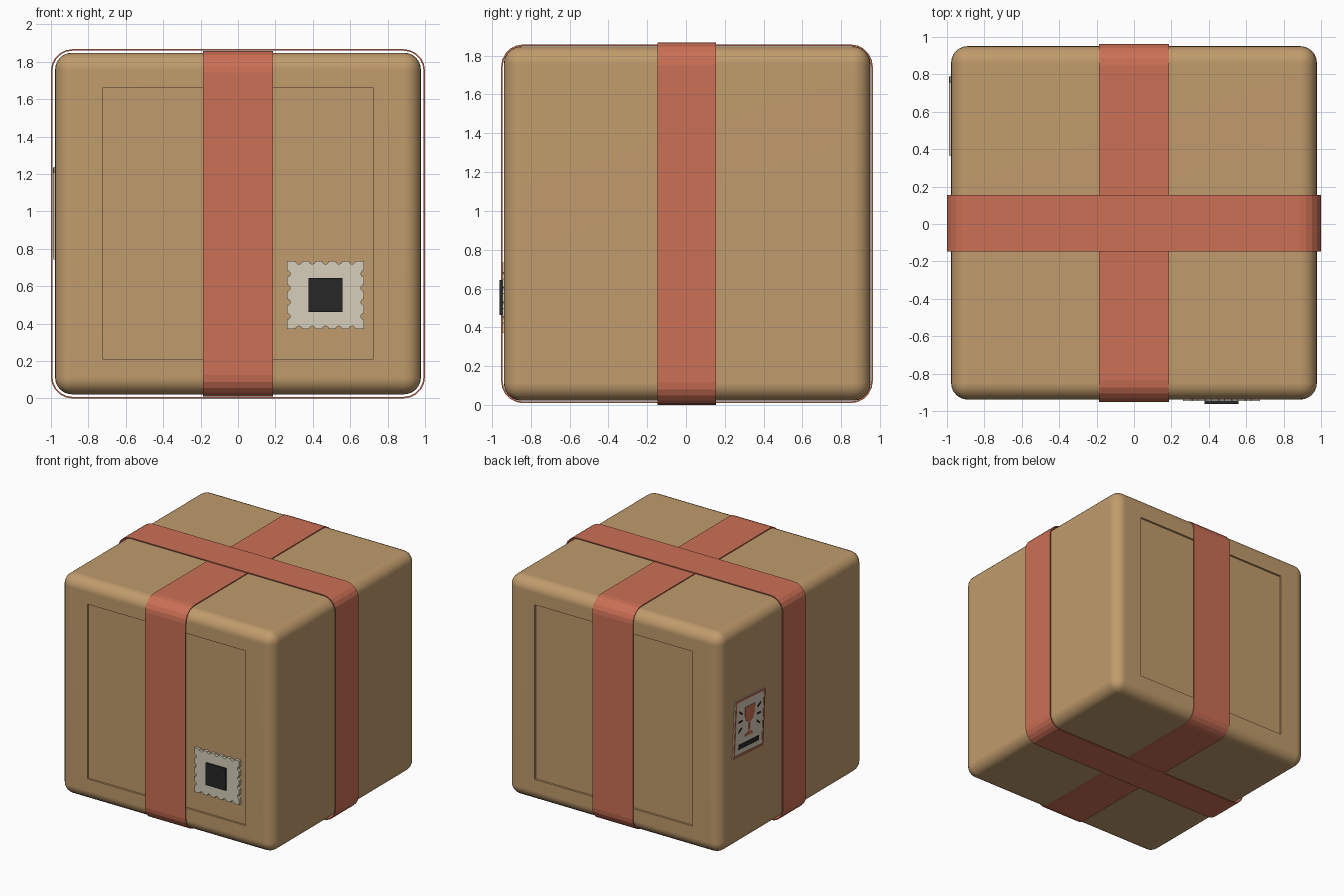
import bpy, bmesh
from math import sin, cos, pi, radians
from mathutils import Matrix, Vector

if "Cube" in bpy.data.objects:
    bpy.data.objects.remove(bpy.data.objects["Cube"])


def mat(name, rgb):
    m = bpy.data.materials.new(name)
    m.diffuse_color = (*rgb, 1)
    m.use_nodes = True
    m.node_tree.nodes["Principled BSDF"].inputs["Base Color"].default_value = m.diffuse_color
    return m


CARD = mat("cardboard", (0.53, 0.33, 0.15))
RED = mat("strap_red", (0.60, 0.16, 0.09))
PAPER = mat("paper", (0.68, 0.62, 0.50))
DARK = mat("ink", (0.02, 0.02, 0.02))


def finish(bm, name, material):
    bmesh.ops.recalc_face_normals(bm, faces=bm.faces[:])
    me = bpy.data.meshes.new(name)
    bm.to_mesh(me)
    bm.free()
    me.materials.append(material)
    ob = bpy.data.objects.new(name, me)
    bpy.context.collection.objects.link(ob)
    return ob


def frame(u, v, n, origin):
    m = Matrix((u, v, n)).transposed().to_4x4()
    m.translation = Vector(origin)
    return m


def prism(name, pts, d0, d1, m, material):
    """Extrude a flat outline between two depths."""
    bm = bmesh.new()
    a, b = [[bm.verts.new(m @ Vector((x, y, d))) for x, y in pts] for d in (d0, d1)]
    bm.faces.new(a)
    bm.faces.new(b)
    for i in range(len(pts)):
        j = (i + 1) % len(pts)
        bm.faces.new((a[i], a[j], b[j], b[i]))
    return finish(bm, name, material)


def ring(name, outer, inner, d0, d1, m, material):
    """Closed band between two matching outlines."""
    bm = bmesh.new()
    loops = [[bm.verts.new(m @ Vector((x, y, d))) for x, y in pts]
             for pts, d in ((outer, d0), (outer, d1), (inner, d1), (inner, d0))]
    for k in range(4):
        p, q = loops[k], loops[(k + 1) % 4]
        for i in range(len(p)):
            j = (i + 1) % len(p)
            bm.faces.new((p[i], p[j], q[j], q[i]))
    return finish(bm, name, material)


def round_rect(x0, x1, y0, y1, r, seg=5):
    pts = []
    centres = ((x1 - r, y1 - r), (x0 + r, y1 - r), (x0 + r, y0 + r), (x1 - r, y0 + r))
    for k, (cx, cy) in enumerate(centres):
        for i in range(seg + 1):
            a = pi / 2 * (k + i / seg)
            pts.append((cx + r * cos(a), cy + r * sin(a)))
    return pts


def rect(cx, cy, w, h, angle=0):
    c, s = cos(angle), sin(angle)
    return [(cx + x * w / 2 * c - y * h / 2 * s, cy + x * w / 2 * s + y * h / 2 * c)
            for x, y in ((-1, -1), (1, -1), (1, 1), (-1, 1))]


# Rounded carton with recessed front and back panels
bm = bmesh.new()
bmesh.ops.create_cube(bm, size=1, matrix=Matrix.Translation((0, 0.006, 0.935))
                      @ Matrix.Diagonal((1.956, 1.89, 1.826, 1)))
bmesh.ops.bevel(bm, geom=bm.edges[:], offset=0.09, segments=6, profile=0.5, affect='EDGES')
bm.normal_update()
for f in [f for f in bm.faces if abs(f.normal.y) > 0.99 and f.calc_area() > 1]:
    bmesh.ops.inset_individual(bm, faces=[f], thickness=0.12)
    for v in f.verts:
        v.co.x = 0.725 if v.co.x > 0 else -0.725
        v.co.z = 1.66 if v.co.z > 0.935 else 0.21
    bm.normal_update()
    bmesh.ops.inset_individual(bm, faces=[f], thickness=0.001, depth=-0.015)
box = finish(bm, "carton", CARD)
bpy.context.view_layer.objects.active = box
box.select_set(True)
bpy.ops.object.shade_smooth_by_angle(angle=radians(30))
wn = box.modifiers.new("flat_sides", 'WEIGHTED_NORMAL')
wn.keep_sharp = True

# Two crossing straps, the sideways one on top
T = 0.008
side = frame((0, 1, 0), (0, 0, 1), (1, 0, 0), (0, 0, 0))
front = frame((1, 0, 0), (0, 0, 1), (0, -1, 0), (0, 0, 0))
for name, m, (x0, x1, z0, z1), d0, d1 in (
        ("strap_front_to_back", side, (-0.953, 0.963, 0.009, 1.858), -0.186, 0.186),
        ("strap_side_to_side", front, (-1.0, 1.0, 0.0, 1.867), -0.155, 0.147)):
    ring(name, round_rect(x0, x1, z0, z1, 0.115),
         round_rect(x0 + T, x1 - T, z0 + T, z1 - T, 0.107), d0, d1, m, RED)


# Postage stamp with perforated edge
def perforated(x0, x1, y0, y1, nx, ny, r):
    corners = [Vector(p) for p in ((x0, y0), (x1, y0), (x1, y1), (x0, y1))]
    pts = []
    for k in range(4):
        a, b = corners[k], corners[(k + 1) % 4]
        n = (nx, ny)[k % 2]
        t = (b - a).normalized()
        inward = Vector((-t.y, t.x))
        pts.append(tuple(a))
        for i in range(n):
            c = a.lerp(b, (i + 0.9) / (n + 0.8))
            for j in range(7):
                g = pi * j / 6
                pts.append(tuple(c - t * r * cos(g) + inward * r * sin(g)))
    return pts


prism("stamp", perforated(0.262, 0.674, 0.37, 0.735, 5, 4, 0.017), 0.922, 0.947, front, PAPER)
prism("stamp_square", rect(0.468, 0.554, 0.182, 0.182), 0.944, 0.962, front, DARK)

# Slightly tilted handling label on the left side
left = frame((0, -1, 0), (0, 0, 1), (-1, 0, 0), (-0.977, 0.578, 0.99)) @ Matrix.Rotation(radians(-4), 4, 'Z')
prism("label", rect(0, 0, 0.395, 0.47), 0, 0.010, left, PAPER)
ring("label_border", rect(0, 0, 0.385, 0.46), rect(0, 0, 0.355, 0.43), 0.009, 0.013, left, RED)
half = [(0.05, -0.09), (0.05, -0.075), (0.01, -0.06), (0.01, 0.01), (0.045, 0.04), (0.062, 0.08), (0.065, 0.15)]
prism("label_glass", half + [(-x, y) for x, y in reversed(half)], 0.009, 0.013, left, RED)
for s, word in ((-1, "left"), (1, "right")):
    for i, (y, a) in enumerate(((0.12, 0.6), (0.05, 0), (-0.02, -0.6))):
        prism(f"label_ray_{word}_{i + 1}", rect(s * 0.12, y, 0.05, 0.014, s * a),
              0.009, 0.013, left, DARK)
prism("label_bar", rect(0, -0.155, 0.27, 0.04), 0.009, 0.013, left, DARK)
